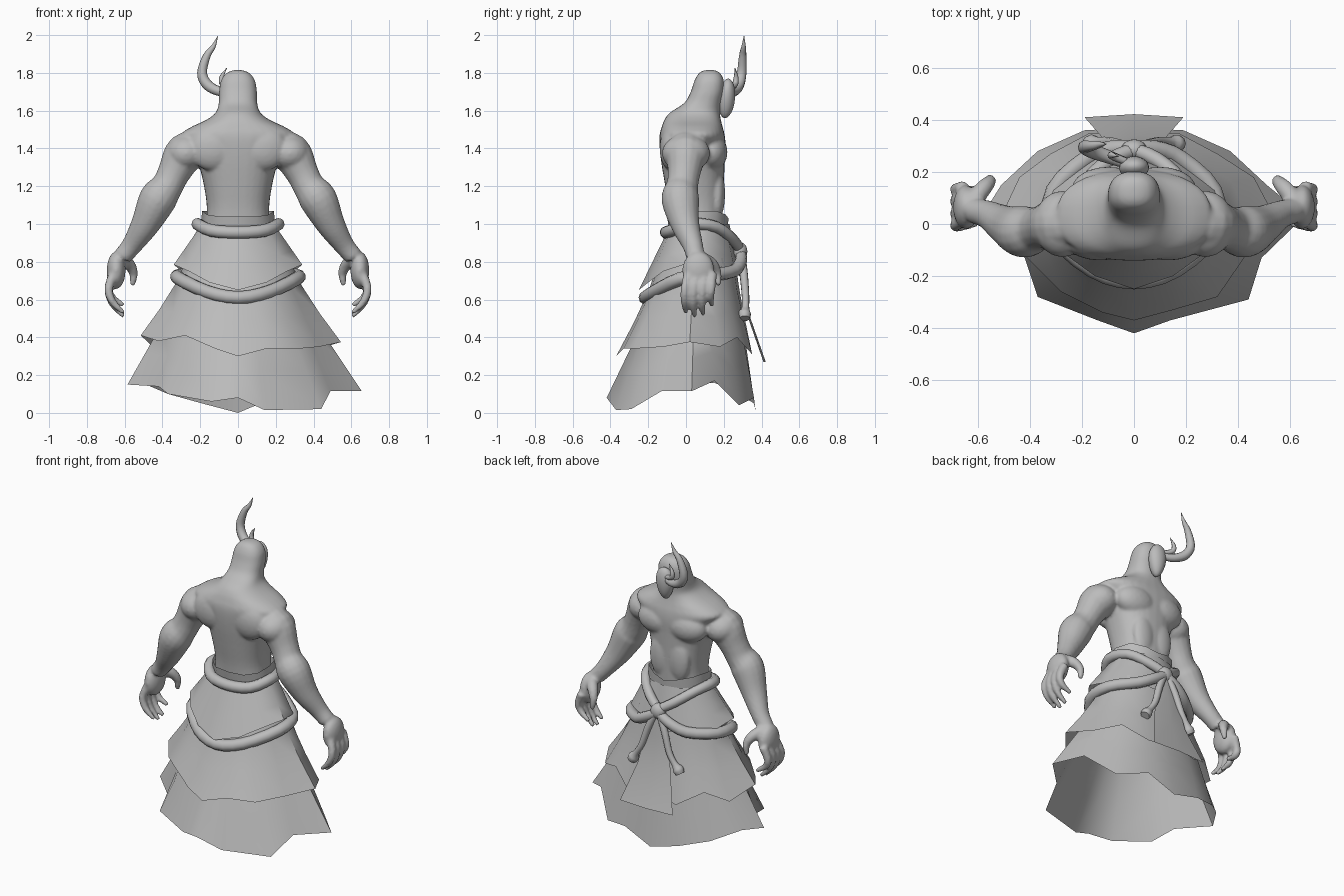
import bpy, bmesh, math
from mathutils import Vector

if "Cube" in bpy.data.objects:
    bpy.data.objects.remove(bpy.data.objects["Cube"])

grey = bpy.data.materials.new("plain grey")
grey.use_nodes = True
grey.diffuse_color = (0.5, 0.5, 0.5, 1)
grey.node_tree.nodes["Principled BSDF"].inputs["Base Color"].default_value = (0.5, 0.5, 0.5, 1)


def finish(name, bm, angle=60):
    bmesh.ops.recalc_face_normals(bm, faces=bm.faces)
    mesh = bpy.data.meshes.new(name)
    bm.to_mesh(mesh)
    bm.free()
    ob = bpy.data.objects.new(name, mesh)
    bpy.context.collection.objects.link(ob)
    mesh.materials.append(grey)
    bpy.ops.object.select_all(action="DESELECT")
    ob.select_set(True)
    bpy.context.view_layer.objects.active = ob
    bpy.ops.object.shade_smooth_by_angle(angle=math.radians(angle))
    return ob


def smooth_path(pts, steps=4):
    """Catmull-Rom samples through tuples of any length."""
    out = []
    for i in range(len(pts) - 1):
        a, b, c, d = (pts[max(0, min(len(pts) - 1, i + k))] for k in (-1, 0, 1, 2))
        for s in range(steps):
            t = s / steps
            out.append([0.5 * (2 * q + (r - p) * t + (2 * p - 5 * q + 4 * r - w) * t * t
                        + (3 * q - p - 3 * r + w) * t ** 3) for p, q, r, w in zip(a, b, c, d)])
    return out + [list(pts[-1])]


def skin_rings(bm, rings, caps=True):
    rows = [[bm.verts.new(p) for p in ring] for ring in rings]
    n = len(rows[0])
    for lo, hi in zip(rows, rows[1:]):
        for i in range(n):
            bm.faces.new((lo[i], lo[(i + 1) % n], hi[(i + 1) % n], hi[i]))
    if caps:
        bm.faces.new(rows[0][::-1])
        bm.faces.new(rows[-1])


def tube(bm, pts, sides=10, steps=4, mirror=1):
    """Round limb through (x, y, z, radius) points."""
    path = smooth_path([(p[0] * mirror, *p[1:]) for p in pts], steps)
    pos = [Vector(p[:3]) for p in path]
    rings, side = [], Vector((0.1, 0.3, 1))
    for i, p in enumerate(pos):
        tan = (pos[min(i + 1, len(pos) - 1)] - pos[max(i - 1, 0)]).normalized()
        side = (side - tan * side.dot(tan)).normalized()
        up = tan.cross(side)
        r = max(path[i][3], 0.002)
        rings.append([p + r * (side * math.cos(a) + up * math.sin(a))
                      for a in (math.tau * k / sides for k in range(sides))])
    skin_rings(bm, rings)


def ball(bm, centre, size, mirror=1):
    new = bmesh.ops.create_icosphere(bm, subdivisions=3, radius=1)["verts"]
    for v in new:
        v.co = Vector((mirror * centre[0] + v.co.x * size[0],
                       centre[1] + v.co.y * size[1], centre[2] + v.co.z * size[2]))
    return new


def mirrored(points):
    """Close a half outline, whose ends lie on the centre line."""
    return points + [(-p[0], *p[1:]) for p in points[-2:0:-1]]


# Body: torso with hooded head, arms and hands, fused into one skin
bm = bmesh.new()
sections = [(0.96, .175, -.08, .19), (1.08, .165, -.09, .195), (1.2, .18, -.11, .2),
            (1.32, .21, -.13, .205), (1.41, .25, -.14, .21), (1.47, .3, -.14, .205),
            (1.51, .255, -.13, .195), (1.55, .17, -.115, .185), (1.59, .118, -.085, .18),
            (1.64, .102, -.01, .185), (1.7, .1, .025, .2), (1.76, .09, .045, .2),
            (1.8, .06, .07, .18), (1.815, .02, .1, .15)]
rings = []
for z, hw, back, front in smooth_path(sections):
    ring = []
    for k in range(32):
        c, s = math.cos(math.tau * k / 32), math.sin(math.tau * k / 32)
        ring.append((hw * math.copysign(abs(c) ** 0.85, c),
                     (back + front) / 2 + (front - back) / 2 * math.copysign(abs(s) ** 0.85, s), z))
    rings.append(ring)
skin_rings(bm, rings)

arm = [(.2, 0, 1.4, .09), (.28, 0, 1.375, .107), (.34, -.01, 1.27, .087), (.375, -.02, 1.2, .085),
       (.425, -.03, 1.13, .1), (.49, -.005, 1.0, .077), (.56, .035, .89, .055), (.61, .05, .83, .05)]
for m in (1, -1):
    tube(bm, arm, 16, mirror=m)
    ball(bm, (.275, 0, 1.375), (.11, .128, .1), m)          # shoulder
    ball(bm, (.1, .135, 1.38), (.14, .085, .1), m)          # chest
    ball(bm, (.13, -.075, 1.4), (.13, .065, .12), m)        # shoulder blade
    ball(bm, (.065, .165, 1.16), (.075, .042, .14), m)      # belly muscle
    ball(bm, (.645, .065, .755), (.05, .085, .1), m)        # palm
    for f in range(4):                                      # fingers
        y, drop = f * .046, (.02, .0, .01, .06)[f]
        tube(bm, [(.655, .015 + y * .9, .74, .028), (.685, -.005 + y, .66, .024),
                  (.665, -.008 + y, .58 + drop * .5, .021), (.605, y, .51 + drop, .013)], 8, mirror=m)
    tube(bm, [(.625, .08, .82, .036), (.58, .135, .79, .034), (.553, .165, .74, .025),
              (.56, .172, .675, .015)], 8, mirror=m)        # thumb
body = finish("body", bm)
fuse = body.modifiers.new("fuse", "REMESH")
fuse.mode, fuse.voxel_size, fuse.use_smooth_shade = "VOXEL", 0.009, True
soften = body.modifiers.new("soften", "SMOOTH")
soften.factor, soften.iterations = 0.5, 7

# Face mask, narrowing to the chin
bm = bmesh.new()
for v in ball(bm, (0, .215, 1.665), (.066, .045, .105)):
    v.co.x *= 0.85 + (v.co.z - 1.665) * 2
    v.co.y += (v.co.z - 1.665) * 0.08
finish("mask", bm)

# Horns
bm = bmesh.new()
tube(bm, [(-.02, .23, 1.7, .02), (-.09, .255, 1.7, .025), (-.16, .28, 1.735, .028), (-.19, .295, 1.8, .026),
          (-.165, .3, 1.89, .02), (-.13, .305, 1.94, .012), (-.107, .307, 1.995, .001)], 10)
finish("long_horn", bm)
bm = bmesh.new()
tube(bm, [(-.03, .24, 1.72, .014), (-.08, .26, 1.74, .016), (-.085, .265, 1.78, .012), (-.06, .26, 1.825, .001)], 8)
finish("short_horn", bm)


def skirt(name, top_z, half, back, front, hem, flare=1.0):
    """Cloth layer from an oval waist down to a ragged hem."""
    mid, depth = (back + front) / 2, (front - back) / 2
    rings = []
    for t in (0, .33, .66, 1):
        ring = []
        for x, y, z in hem:
            a = math.atan2((y - mid) / depth, x / half)
            p, q = Vector((half * math.cos(a), mid + depth * math.sin(a), top_z)), Vector((x, y, z))
            r = p.lerp(q, t ** flare)
            r.z = p.z + (q.z - p.z) * t
            ring.append(r)
        rings.append(ring)
    bm = bmesh.new()
    skin_rings(bm, rings, False)
    finish(name, bm, 50)


skirt("lower_skirt", .62, .32, -.16, .28,
      [(0, -.42, .08), (.14, -.37, .015), (.44, -.29, .02), (.49, -.13, .115), (.655, .03, .115), (.51, .15, .17),
       (.37, .28, .04), (.19, .36, .08), (0, .37, .0), (-.19, .36, .05), (-.37, .28, .1), (-.51, .15, .16),
       (-.585, .03, .15), (-.42, -.13, .14), (-.37, -.28, .1), (-.14, -.37, .06)])
skirt("upper_skirt", .82, .27, -.14, .26,
      [(0, -.37, .3), (.15, -.33, .34), (.32, -.28, .34), (.43, -.12, .35), (.545, .02, .375), (.46, .18, .35),
       (.32, .27, .4), (.17, .35, .31), (0, .34, .36), (-.17, .35, .31), (-.32, .27, .4), (-.44, .18, .34),
       (-.515, .02, .41), (-.42, -.12, .38), (-.28, -.26, .41), (-.12, -.34, .34)], 1.25)
skirt("hip_cloth", 1.0, .2, -.08, .23,
      mirrored([(0, -.25, .65), (.15, -.2, .69), (.26, -.12, .75), (.34, -.01, .785),
                (.31, .13, .76), (.15, .26, .75), (0, .285, .72)]))
skirt("waistband", .97, .2, -.09, .22,
      mirrored([(0, -.1, 1.04), (.1, -.085, 1.04), (.165, -.03, 1.05), (.19, .05, 1.07),
                (.16, .16, 1.07), (.08, .21, 1.05), (0, .225, 1.03)]))

# Front apron: a flaring hanging panel
bm = bmesh.new()
rows = [[bm.verts.new((s * w, y + (0.012 if s == 0 else 0), z)) for s in (-1, 0, 1)]
        for w, y, z in ((.05, .285, .87), (.08, .3, .7), (.12, .33, .5), (.19, .41, .27))]
for a, b in zip(rows, rows[1:]):
    for i in range(2):
        bm.faces.new((a[i], a[i + 1], b[i + 1], b[i]))
finish("apron", bm)

# Ropes circling waist and hips, both meeting at the front knot
waist = [(0, .285, .865, .028), (.09, .245, .92, .03), (.18, .16, .985, .03), (.215, .03, 1.0, .032),
         (.14, -.075, .965, .034), (0, -.105, .955, .034)]
hips = [(0, .29, .85, .028), (.08, .29, .8, .032), (.18, .25, .75, .034), (.305, .13, .73, .034),
        (.31, -.03, .71, .036), (.16, -.17, .64, .036), (0, -.215, .61, .036)]
for name, pts in (("waist_rope", waist), ("hip_rope", hips)):
    bm = bmesh.new()
    tube(bm, mirrored(pts) + pts[:1], 10, 3)
    finish(name, bm)

# Knot and its two hanging tails
bm = bmesh.new()
ball(bm, (0, .285, .855), (.05, .04, .05))
finish("rope_knot", bm)
tail = [(.01, .29, .85, .022), (.06, .305, .74, .022), (.1, .315, .62, .02), (.14, .315, .555, .02),
        (.16, .31, .525, .034), (.175, .31, .5, .028)]
for side, m in (("left", 1), ("right", -1)):
    bm = bmesh.new()
    tube(bm, tail, 10, 3, m)
    finish(side + "_rope_tail", bm)
